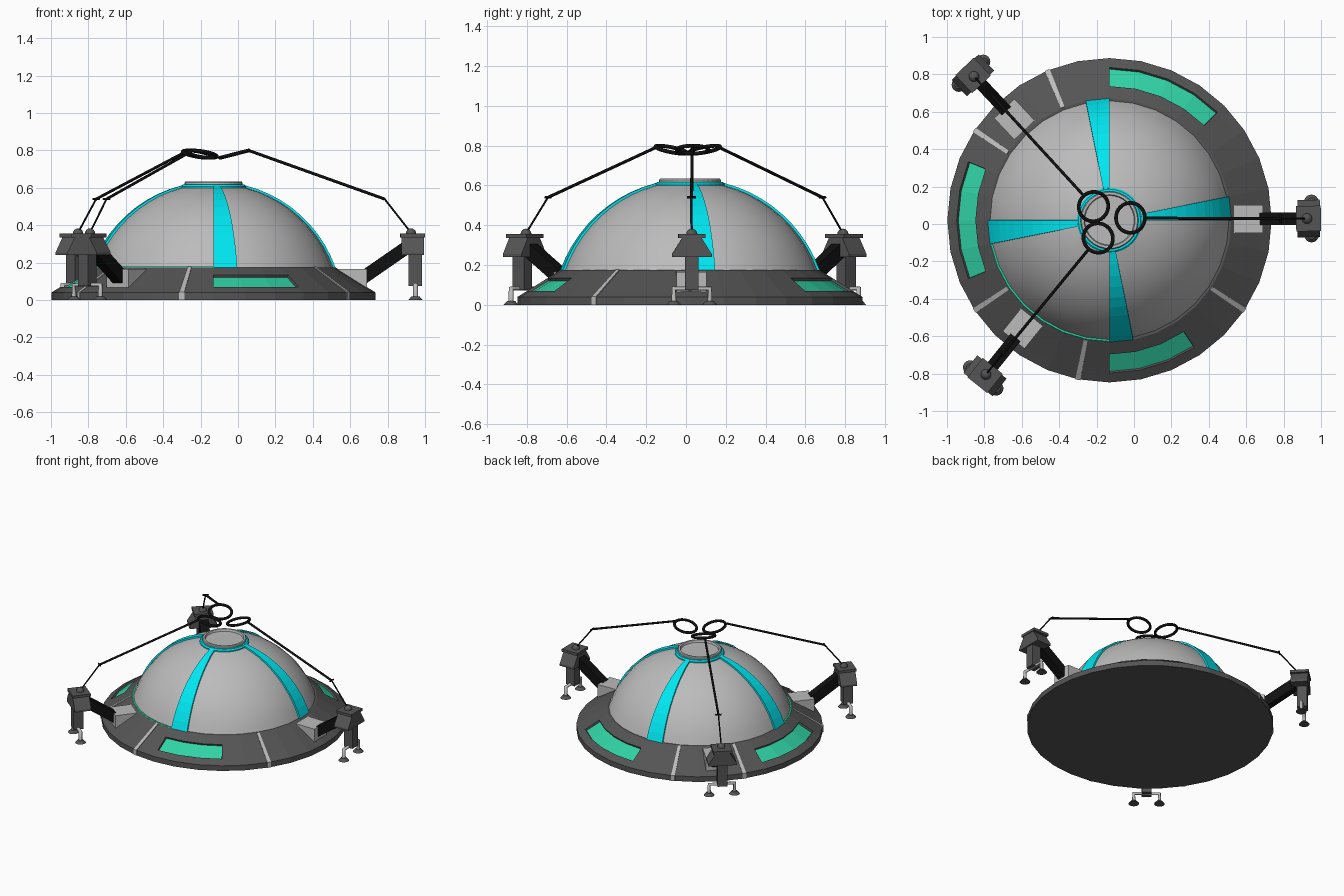
import bpy, bmesh
from math import pi, radians, sin, cos, sqrt, atan2
from mathutils import Matrix, Vector

if "Cube" in bpy.data.objects:
    bpy.data.objects.remove(bpy.data.objects["Cube"])

CENTRE = Matrix.Translation((-0.131, 0.02, 0))
SEG = 2 * pi / 32


def mat(name, r, g, b):
    m = bpy.data.materials.new(name)
    m.diffuse_color = (r, g, b, 1)
    m.use_nodes = True
    m.node_tree.nodes["Principled BSDF"].inputs["Base Color"].default_value = m.diffuse_color
    return m


CYAN = mat("cyan", 0, 0.8, 0.88)
GREEN = mat("green", 0.03, 0.65, 0.38)
BLACK = mat("black", 0.005, 0.005, 0.005)
DARK = mat("dark_grey", 0.09, 0.09, 0.09)
LIGHT = mat("light_grey", 0.5, 0.5, 0.5)


def finish(bm, name, m, M=CENTRE, smooth=False):
    me = bpy.data.meshes.new(name)
    bm.to_mesh(me)
    bm.free()
    me.materials.append(m)
    ob = bpy.data.objects.new(name, me)
    bpy.context.collection.objects.link(ob)
    ob.matrix_world = M
    for p in me.polygons:
        p.use_smooth = smooth
    return ob


def revolve(prof, s0=0.0, s1=32.0, steps=32):
    """Revolve (radius, z) points between two angles given in 1/32 turns."""
    bm = bmesh.new()
    rows = []
    for i in range(steps + 1):
        a = (s0 + (s1 - s0) * i / steps) * SEG
        rows.append([bm.verts.new((r * cos(a), r * sin(a), z)) for r, z in prof])
    for i in range(steps):
        for j in range(len(prof) - 1):
            bm.faces.new((rows[i][j], rows[i + 1][j], rows[i + 1][j + 1], rows[i][j + 1]))
    bmesh.ops.remove_doubles(bm, verts=bm.verts, dist=1e-5)
    bmesh.ops.dissolve_degenerate(bm, edges=bm.edges, dist=1e-6)
    return bm


def thicken(ob, t):
    s = ob.modifiers.new("thickness", 'SOLIDIFY')
    s.thickness = t
    s.offset = -1


# base ring with sunken green panels
bm = revolve([(0, 0), (0.867, 0), (0.867, 0.04), (0.817, 0.071), (0.717, 0.134),
              (0.652, 0.175), (0.638, 0.175), (0.638, 0.12)])
bm.faces.ensure_lookup_table()
for first, last in ((4, 7), (14, 17), (24, 26)):
    panel = []
    for f in bm.faces:
        c = f.calc_center_median()
        k = int((atan2(c.y, c.x) % (2 * pi)) / SEG)
        if 0.09 < c.z < 0.115 and first <= k <= last:
            panel.append(f)
    bmesh.ops.inset_region(bm, faces=panel, thickness=0.002, depth=-0.014,
                           use_even_offset=True)
    for f in panel:
        f.material_index = 1
base = finish(bm, "base_ring", DARK)
base.data.materials.append(GREEN)

# light dividers across the base ring
for k in (10, 13, 19, 23, 29):
    ob = finish(revolve([(0.870, 0), (0.870, 0.042), (0.654, 0.178)], k - 0.08, k + 0.08, 1),
                "base_divider", LIGHT)
    thicken(ob, 0.01)

# thin green line at the dome foot
finish(revolve([(0.653, 0.172), (0.648, 0.179), (0.638, 0.179)], 17, 25, 8), "dome_foot_line", GREEN)


# dome and its four raised strips
def arc(grow=0.0):
    R, zc = 0.68, -0.058
    a0, a1 = radians(19.5), radians(75.6)
    return [((R + grow) * cos(a0 + (a1 - a0) * i / 10),
             zc + (R + grow) * sin(a0 + (a1 - a0) * i / 10)) for i in range(11)]


finish(revolve(arc()), "dome", LIGHT, smooth=True)
for k in (0, 8, 16, 24):
    ob = finish(revolve(arc(0.012), k, k + 1, 1), "dome_strip", CYAN)
    thicken(ob, 0.02)

# collar and cap
finish(revolve([(0.174, 0.585), (0.174, 0.607), (0.166, 0.617), (0.15, 0.617)]), "collar", CYAN)
finish(revolve([(0.155, 0.60), (0.155, 0.628), (0.15, 0.634), (0.137, 0.634),
                (0.132, 0.618), (0, 0.618)]), "cap", LIGHT)


def prism(name, pts, lo, hi, m, M, axis='Y'):
    """Extrude a polygon in XZ along Y, or a polygon in YZ along X."""
    bm = bmesh.new()
    ends = [[bm.verts.new((a, d, b) if axis == 'Y' else (d, a, b)) for a, b in pts]
            for d in (lo, hi)]
    n = len(pts)
    for e in ends:
        bm.faces.new(e)
    for i in range(n):
        j = (i + 1) % n
        bm.faces.new((ends[0][i], ends[0][j], ends[1][j], ends[1][i]))
    bmesh.ops.recalc_face_normals(bm, faces=bm.faces)
    return finish(bm, name, m, M)


def tube(name, pts, r, m, M):
    cu = bpy.data.curves.new(name, 'CURVE')
    cu.dimensions = '3D'
    cu.bevel_depth = r
    cu.bevel_resolution = 2
    cu.use_fill_caps = True
    sp = cu.splines.new('POLY')
    sp.points.add(len(pts) - 1)
    for p, c in zip(sp.points, pts):
        p.co = (*c, 1)
    cu.materials.append(m)
    ob = bpy.data.objects.new(name, cu)
    bpy.context.collection.objects.link(ob)
    ob.matrix_world = M


def hoop(name, R, r, m, M, n=32, k=8):
    bm = bmesh.new()
    v = [[bm.verts.new(((R + r * cos(2 * pi * j / k)) * cos(2 * pi * i / n),
                        (R + r * cos(2 * pi * j / k)) * sin(2 * pi * i / n),
                        r * sin(2 * pi * j / k))) for j in range(k)] for i in range(n)]
    for i in range(n):
        for j in range(k):
            bm.faces.new((v[i][j], v[(i + 1) % n][j], v[(i + 1) % n][(j + 1) % k], v[i][(j + 1) % k]))
    finish(bm, name, m, M, True)


# three outrigger pods, each with a jointed antenna
for name, ang in (("right", 0.5), ("rear", 133.3), ("front", 231.3)):
    M = CENTRE @ Matrix.Rotation(radians(ang), 4, 'Z')
    prism(name + "_mount", [(0.665, 0.167), (0.82, 0.165), (0.82, 0.06), (0.665, 0.15)],
          -0.075, 0.075, LIGHT, M)
    prism(name + "_beam", [(0.78, 0.149), (0.82, 0.091), (1.08, 0.271), (1.04, 0.329)],
          -0.033, 0.033, BLACK, M)
    prism(name + "_column", [(-0.034, 0.075), (0.034, 0.075), (0.034, 0.26), (-0.034, 0.26)],
          1.043, 1.115, DARK, M, 'X')
    prism(name + "_head", [(-0.1, 0.24), (0.1, 0.24), (0.1, 0.255), (0.05, 0.335),
                           (-0.05, 0.335), (-0.1, 0.255)], 1.005, 1.125, DARK, M, 'X')
    prism(name + "_head_plate", [(-0.068, 0.335), (0.068, 0.335), (0.068, 0.355), (-0.068, 0.355)],
          0.998, 1.13, DARK, M, 'X')
    # foot bracket with two pads
    tube(name + "_foot_bracket", [(1.08, -0.09, 0.012), (1.08, -0.09, 0.082),
                                  (1.08, 0.09, 0.082), (1.08, 0.09, 0.012)], 0.013, LIGHT, M)
    for s in (-1, 1):
        bm = bmesh.new()
        bmesh.ops.create_cone(bm, cap_ends=True, segments=16, radius1=0.038, radius2=0.02,
                              depth=0.02, matrix=Matrix.Translation((1.08, s * 0.09, 0.01)))
        finish(bm, name + "_foot_pad", DARK, M)
    # antenna joint, rods and hoop
    bm = bmesh.new()
    bmesh.ops.create_uvsphere(bm, u_segments=16, v_segments=8, radius=0.028,
                              matrix=Matrix.Translation((1.056, 0, 0.355)))
    finish(bm, name + "_joint", DARK, M, True)
    tube(name + "_lower_rod", [(1.056, 0, 0.36), (0.915, 0, 0.54)], 0.005, BLACK, M)
    tube(name + "_elbow", [(0.915, -0.022, 0.54), (0.915, 0.022, 0.54)], 0.006, BLACK, M)
    tube(name + "_upper_rod", [(0.915, 0, 0.54), (0.187, 0.01, 0.80)], 0.008, BLACK, M)
    hoop(name + "_hoop", 0.08, 0.01, BLACK,
         M @ Matrix.Translation((0.112, 0.012, 0.78)) @ Matrix.Rotation(-0.25, 4, 'Y'))
